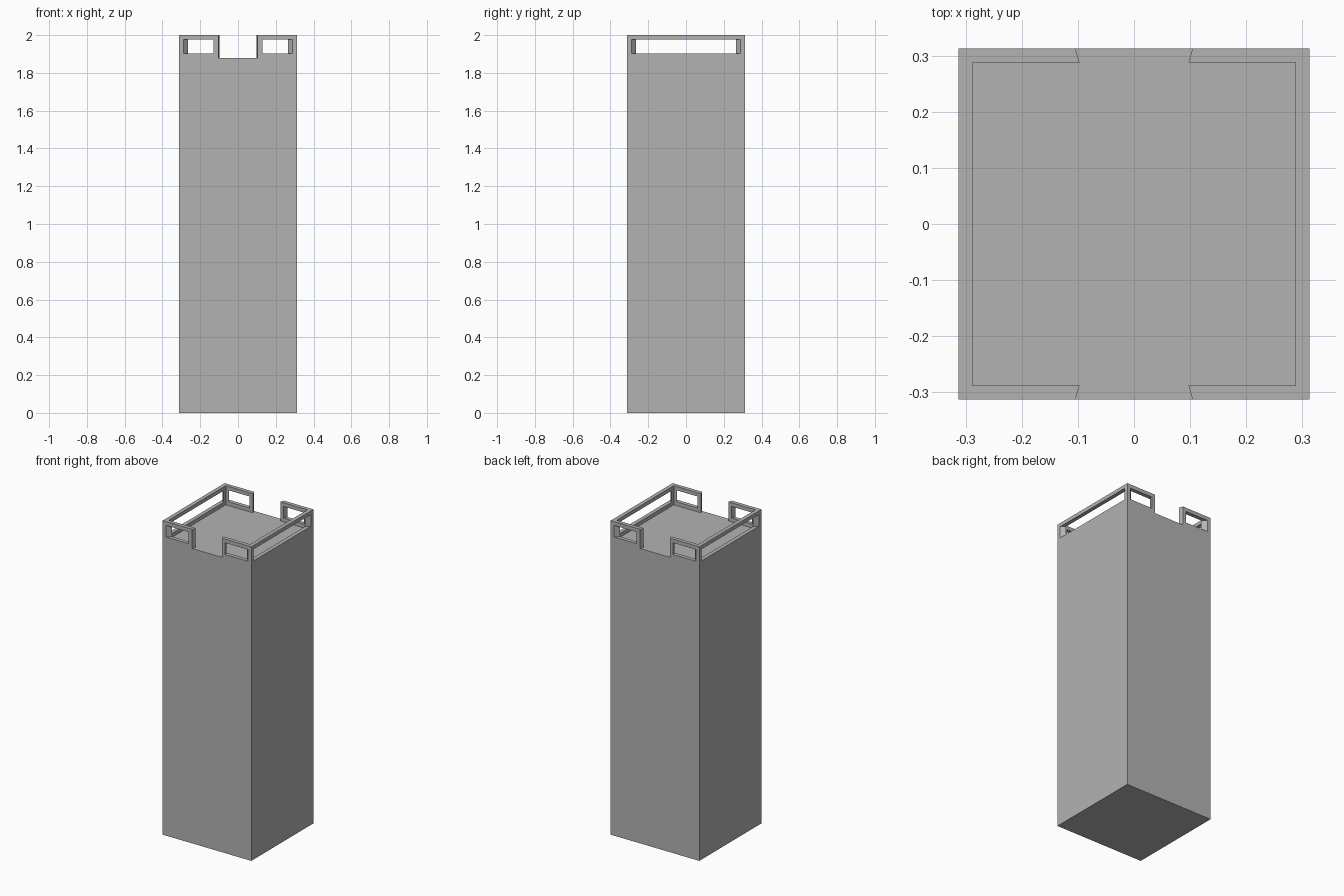
import bpy, bmesh
from math import pi
from mathutils import Matrix, Vector

if "Cube" in bpy.data.objects:
    bpy.data.objects.remove(bpy.data.objects["Cube"])

HALF, INNER = 0.3125, 0.2875      # outer and inner faces of the parapet
DECK, TOP = 1.878, 2.0            # deck level and rail top
M = 0.024                         # frame width around each opening
GAP_OUT, GAP_IN = 0.1045, 0.097   # splayed gap in front and back

grey = bpy.data.materials.new("dark_grey")
grey.diffuse_color = (0.45, 0.45, 0.45, 1)
grey.use_nodes = True
grey.node_tree.nodes["Principled BSDF"].inputs["Base Color"].default_value = grey.diffuse_color


def make_object(name, bm):
    bmesh.ops.remove_doubles(bm, verts=bm.verts, dist=1e-5)
    bmesh.ops.recalc_face_normals(bm, faces=bm.faces)
    mesh = bpy.data.meshes.new(name)
    bm.to_mesh(mesh)
    bm.free()
    mesh.materials.append(grey)
    obj = bpy.data.objects.new(name, mesh)
    bpy.context.collection.objects.link(obj)
    return obj


def panel(bm, out_span, in_span, mat, end_faces):
    """Wall on the -y side with a rectangular opening; spans are x ranges."""
    def ring(span, y, inset):
        a, b = span[0] + inset, span[1] - inset
        lo, hi = DECK + inset, TOP - inset
        return [bm.verts.new(mat @ Vector((x, y, z)))
                for x, z in ((a, lo), (b, lo), (b, hi), (a, hi))]

    rings = [ring(out_span, -HALF, 0), ring(out_span, -HALF, M),
             ring(in_span, -INNER, M), ring(in_span, -INNER, 0)]
    for k in range(4):
        r, s = rings[k], rings[(k + 1) % 4]
        for i in range(4):
            # the last pass is the rim: skip the base and mitred ends
            if k == 3 and i not in end_faces:
                continue
            j = (i + 1) % 4
            bm.faces.new((r[i], r[j], s[j], s[i]))


# Solid tower body
bm = bmesh.new()
bmesh.ops.create_cube(bm, size=1)
bmesh.ops.scale(bm, vec=(2 * HALF, 2 * HALF, DECK), verts=bm.verts)
bmesh.ops.translate(bm, vec=(0, 0, DECK / 2), verts=bm.verts)
make_object("tower_body", bm)

# Parapet frames: full-width on the sides, split by a gap front and back
bm = bmesh.new()
for turn in range(4):
    mat = Matrix.Rotation(turn * pi / 2, 4, 'Z')
    if turn % 2:
        panel(bm, (-HALF, HALF), (-INNER, INNER), mat, {2})
    else:
        panel(bm, (-HALF, -GAP_OUT), (-INNER, -GAP_IN), mat, {1, 2})
        panel(bm, (GAP_OUT, HALF), (GAP_IN, INNER), mat, {2, 3})
make_object("parapet_frames", bm)
